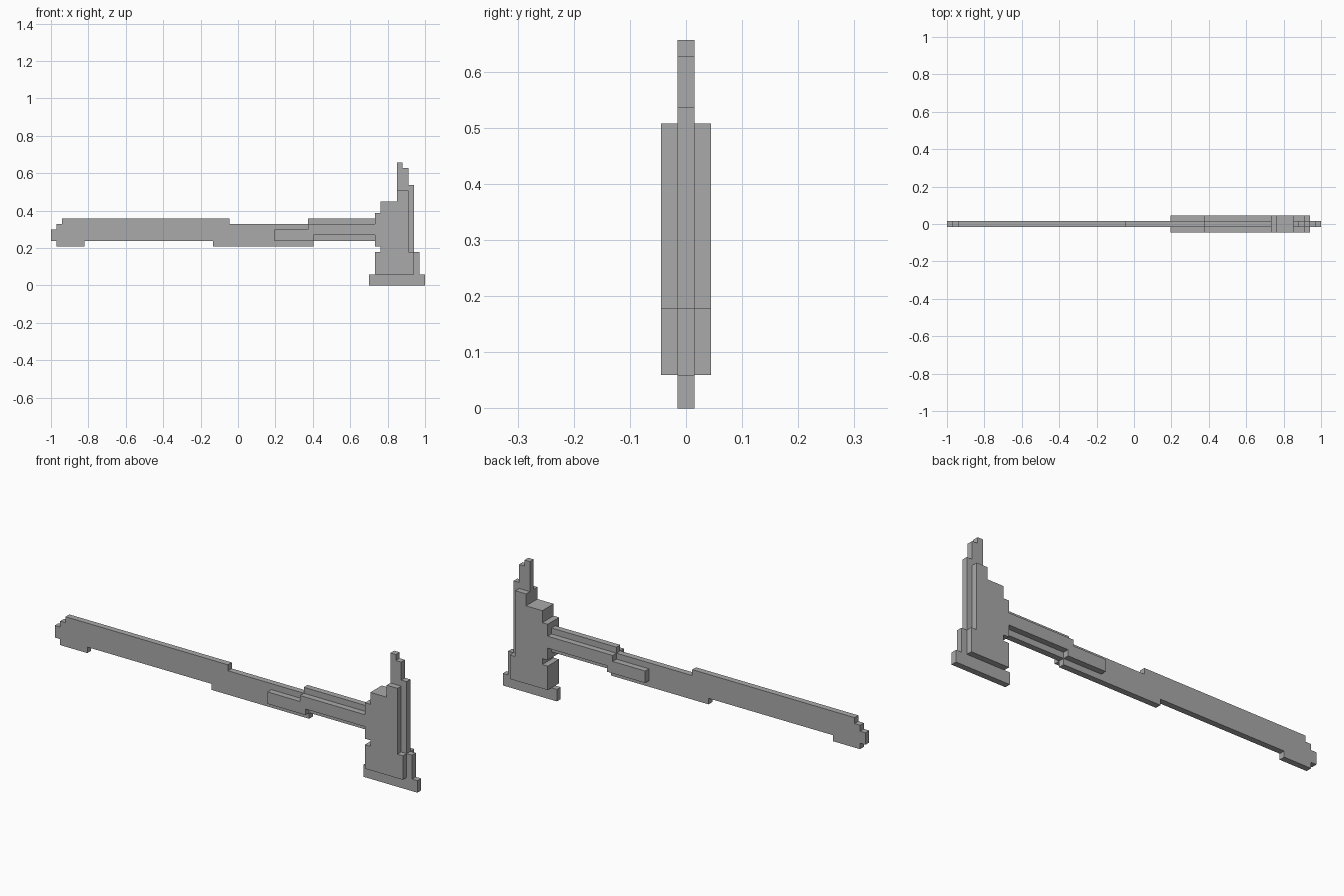
import bpy
import bmesh

if "Cube" in bpy.data.objects:
    bpy.data.objects.remove(bpy.data.objects["Cube"], do_unlink=True)

COLUMNS = 67
CELL = 2 / COLUMNS          # the model is laid out on a square block grid

grey = bpy.data.materials.new("plain grey")
grey.use_nodes = True
colour = (0.4, 0.4, 0.4, 1)
grey.diffuse_color = colour
grey.node_tree.nodes["Principled BSDF"].inputs["Base Color"].default_value = colour


def stepped_slab(name, start, steps, y0, y1):
    """Extrude a stepped outline; steps alternate a new x and a new z."""
    x, z = start
    points = [(x, z)]
    for i, value in enumerate(steps):
        x, z = (value, z) if i % 2 == 0 else (x, value)
        points.append((x, z))
    bm = bmesh.new()
    verts = [bm.verts.new(((px - COLUMNS / 2) * CELL, y0 * CELL, pz * CELL))
             for px, pz in points]
    face = bm.faces.new(verts)
    extruded = bmesh.ops.extrude_face_region(bm, geom=[face], use_keep_orig=True)
    moved = [g for g in extruded["geom"] if isinstance(g, bmesh.types.BMVert)]
    bmesh.ops.translate(bm, verts=moved, vec=(0, (y1 - y0) * CELL, 0))
    bmesh.ops.recalc_face_normals(bm, faces=bm.faces)
    mesh = bpy.data.meshes.new(name)
    bm.to_mesh(mesh)
    bm.free()
    mesh.materials.append(grey)
    obj = bpy.data.objects.new(name, mesh)
    bpy.context.collection.objects.link(obj)
    return obj


# Thin core: shaft, stepped head and foot in one outline
core_steps = [67, 2, 66, 6, 65, 18, 64, 21, 63, 22, 62, 15, 59, 13, 58, 12,
              46, 11, 32, 12, 2, 11, 1, 10, 0, 8, 1, 7, 6, 8, 29, 7, 47, 8,
              58, 7, 59, 6, 58, 2, 57]
stepped_slab("core", (57, 0), core_steps, -0.5, 0.5)

# Thick cheek plates on both sides: head block with a stepped arm
plate_steps = [65, 6, 64, 17, 62, 15, 59, 13, 58, 11, 46, 10, 40, 8, 47, 9,
               58, 7, 59, 6, 58]
for side, sign in (("front", -1), ("back", 1)):
    stepped_slab(side + "_plate", (58, 2), plate_steps, sign * 0.5, sign * 1.5)
